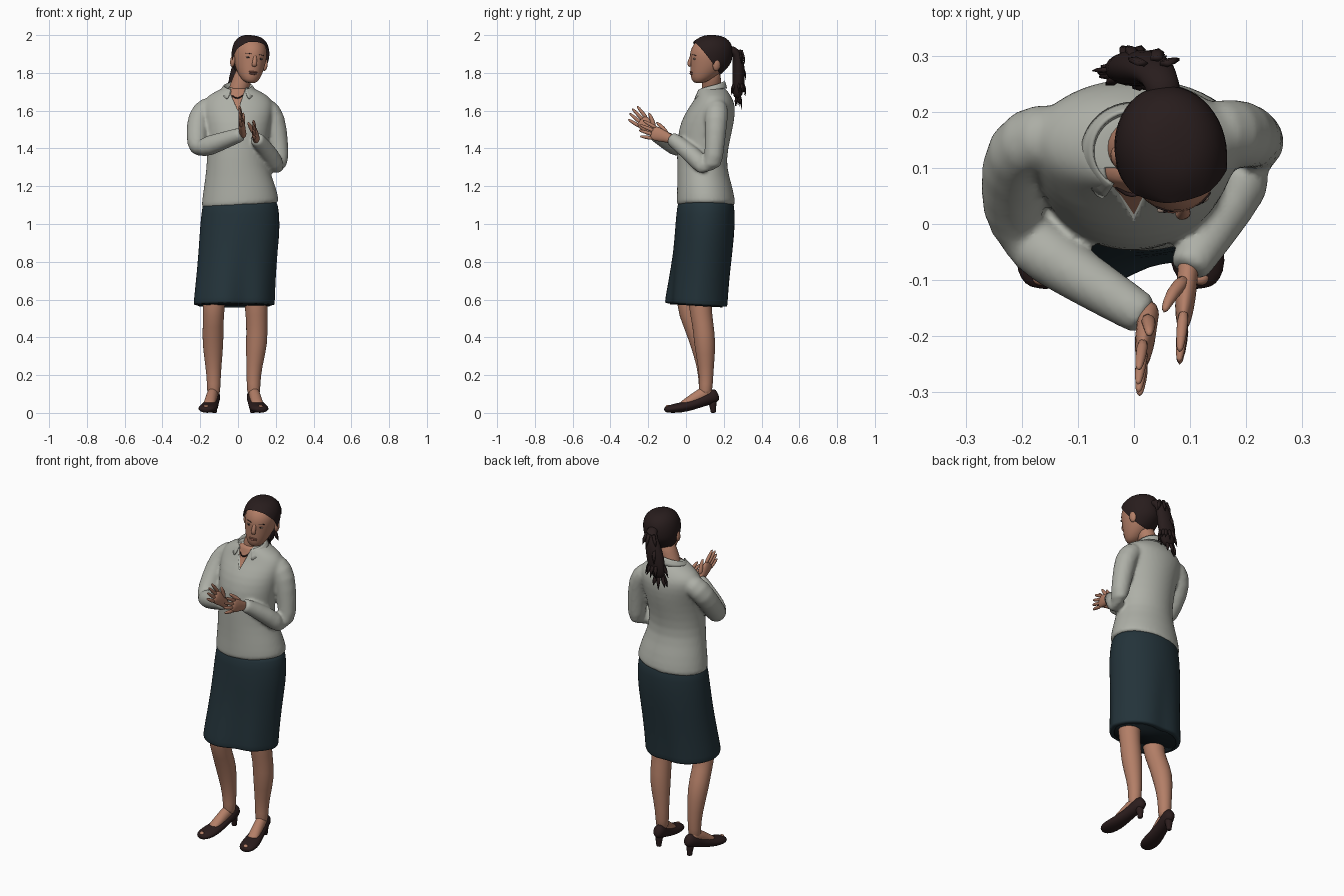
import bpy, bmesh, math, random
from mathutils import Vector, Matrix

random.seed(4)
cube = bpy.data.objects.get("Cube")
if cube:
    bpy.data.objects.remove(cube, do_unlink=True)


def material(name, r, g, b):
    m = bpy.data.materials.new(name)
    m.use_nodes = True
    m.diffuse_color = (r, g, b, 1)
    bsdf = next(n for n in m.node_tree.nodes if n.type == 'BSDF_PRINCIPLED')
    bsdf.inputs["Base Color"].default_value = (r, g, b, 1)
    bsdf.inputs["Roughness"].default_value = 0.8
    return m


SHIRT = material("pale grey cloth", .42, .43, .385)
SKIRT = material("dark teal cloth", .017, .033, .042)
LINING = material("dark lining", .006, .011, .014)
SKIN = material("warm skin", .45, .21, .135)
HAIR = material("dark brown hair", .021, .012, .012)
SHOE = material("dark leather", .024, .012, .012)
LIP = material("lip", .29, .115, .08)
EYE = material("eye white", .34, .25, .2)
X, Y = Vector((1, 0, 0)), Vector((0, 1, 0))


def finish(name, bm, mat, matrix=None, sub=1):
    bmesh.ops.recalc_face_normals(bm, faces=bm.faces)
    for f in bm.faces:
        f.smooth = True
    if matrix:
        bm.transform(matrix)
    me = bpy.data.meshes.new(name)
    bm.to_mesh(me)
    bm.free()
    me.materials.append(mat)
    ob = bpy.data.objects.new(name, me)
    bpy.context.collection.objects.link(ob)
    if sub:
        s = ob.modifiers.new("Smooth", 'SUBSURF')
        s.levels = s.render_levels = sub
    return ob


def tube(name, pts, mat, hint=X, flat=False, n=12, sub=1, matrix=None, edit=None):
    """Skin elliptical rings (x, y, z, radius, second radius) along a path."""
    bm = bmesh.new()
    rings = []
    co = [Vector(p[:3]) for p in pts]
    for i, p in enumerate(pts):
        ra, rb = p[3], p[4] if len(p) > 4 else p[3]
        if flat:
            u, v = X, Y
        else:
            t = (co[min(i + 1, len(co) - 1)] - co[max(i - 1, 0)]).normalized()
            u = (hint - hint.dot(t) * t).normalized()
            v = t.cross(u)
        angles = [2 * math.pi * k / n for k in range(n)]
        rings.append([bm.verts.new(co[i] + u * ra * math.cos(a) + v * rb * math.sin(a)) for a in angles])
    for a, b in zip(rings, rings[1:]):
        for k in range(n):
            j = (k + 1) % n
            bm.faces.new((a[k], a[j], b[j], b[k]))
    bm.faces.new(rings[0])
    bm.faces.new(rings[-1])
    if edit:
        edit(bm)
    return finish(name, bm, mat, matrix, sub)


def ball(name, loc, size, mat, matrix):
    bm = bmesh.new()
    bmesh.ops.create_uvsphere(bm, u_segments=12, v_segments=8, radius=1)
    return finish(name, bm, mat, matrix @ Matrix.Translation(loc) @ Matrix.Diagonal((*size, 1)), 0)


# Skirt with a soft valley between the legs and a sloping hem
def drape(bm):
    for v in bm.verts:
        low = max(0, min(1, (1.0 - v.co.z) / .4))
        if v.co.y < .05:
            v.co.y += .04 * low * math.exp(-((v.co.x - .03) / .06) ** 2)
            v.co.y += .03 * low * max(0, v.co.x) / .2
        if v.co.y > .1:
            v.co.y -= .02 * low * math.exp(-((v.co.x + .02) / .05) ** 2)
        if v.co.z < .6:
            v.co.z += .06 * (.05 - v.co.y)


tube("skirt", [(.012, .105, 1.13, .19, .14), (.012, .105, 1.11, .2, .151), (.012, .102, 1, .214, .16),
               (0, .088, .85, .21, .164), (-.012, .068, .7, .212, .171), (-.02, .056, .59, .216, .178),
               (-.02, .056, .57, .216, .178), (-.02, .056, .572, .2, .16)],
     SKIRT, flat=True, n=28, edit=drape)
tube("skirt_lining", [(-.02, .057, .567, .192, .15), (-.02, .057, .574, .192, .15)],
     LINING, flat=True, n=24, sub=0, edit=drape)

# Shirt body
body = [(.012, .107, 1.093, .2, .15), (.012, .107, 1.098, .209, .158), (.01, .1, 1.2, .191, .147),
        (-.003, .083, 1.3, .163, .13), (-.005, .087, 1.4, .16, .136), (0, .103, 1.5, .17, .144),
        (0, .125, 1.58, .184, .136), (0, .146, 1.64, .19, .113), (0, .145, 1.68, .162, .092),
        (0, .138, 1.71, .1, .078), (0, .135, 1.725, .075, .066)]


def slope_hem(bm):
    for v in bm.verts:
        if v.co.z < 1.15:
            v.co.z += .075 * v.co.x


shirt = tube("shirt", body, SHIRT, flat=True, n=28, edit=slope_hem)
tube("chest", [(x, y, z - .003, a - .009, b - .009) for x, y, z, a, b in body[4:]], SKIN, flat=True, n=28)

# Sleeves, fused with the body into one cloth surface
sleeves = [tube("right_sleeve", [(-.1, .158, 1.625, .05), (-.168, .158, 1.618, .063), (-.21, .138, 1.57, .064),
                                 (-.219, .06, 1.465, .058), (-.212, .005, 1.4, .06), (-.188, -.033, 1.402, .058),
                                 (-.11, -.084, 1.43, .051), (.012, -.16, 1.473, .039), (.024, -.167, 1.476, .038)],
                SHIRT, hint=Y, n=14),
           tube("left_sleeve", [(.1, .16, 1.625, .05), (.155, .163, 1.615, .062), (.194, .16, 1.56, .064),
                                (.214, .152, 1.42, .053), (.226, .142, 1.295, .05), (.216, .108, 1.285, .05),
                                (.17, .035, 1.367, .05), (.1, -.072, 1.45, .039), (.095, -.084, 1.456, .038)],
                SHIRT, hint=Y, n=14)]
bpy.ops.object.select_all(action='DESELECT')
for ob in (shirt, *sleeves):
    ob.select_set(True)
bpy.context.view_layer.objects.active = shirt
bpy.ops.object.join()
fuse = shirt.modifiers.new("Fuse", 'REMESH')
fuse.mode, fuse.voxel_size, fuse.use_smooth_shade = 'VOXEL', .009, True
relax = shirt.modifiers.new("Relax", 'SMOOTH')
relax.factor, relax.iterations = .5, 4

# V neckline cut
bm = bmesh.new()
wedge = [[bm.verts.new((x, y, z)) for x, z in ((0, 1.6), (.055, 1.77), (-.075, 1.77))] for y in (-.2, .1)]
for k in range(3):
    j = (k + 1) % 3
    bm.faces.new((wedge[0][k], wedge[0][j], wedge[1][j], wedge[1][k]))
bm.faces.new(wedge[0])
bm.faces.new(wedge[1])
cutter = finish("neckline_cutter", bm, SHIRT, sub=0)
cutter.hide_render = True
cutter.hide_viewport = True
cut = shirt.modifiers.new("Neckline", 'BOOLEAN')
cut.operation, cut.object = 'DIFFERENCE', cutter

# Folded collar, open at the front with pointed tips
bm = bmesh.new()
rows = []
for k in range(21):
    a = math.radians(-150 + 300 * k / 20)
    f = abs(a) / math.radians(150)
    col = []
    for r, z in ((.068, 1.69 - .02 * f), (.072, 1.772 - .045 * f), (.083, 1.755 - .055 * f),
                 (.094 + .018 * f ** 4, 1.718 - .065 * f ** 4)):
        col.append(bm.verts.new((r * math.sin(a), .13 + r * .95 * math.cos(a), z)))
    rows.append(col)
for a, b in zip(rows, rows[1:]):
    for k in range(3):
        bm.faces.new((a[k], a[k + 1], b[k + 1], b[k]))
collar = finish("collar", bm, SHIRT)
thick = collar.modifiers.new("Thickness", 'SOLIDIFY')
thick.thickness = .005


# Hands: flat palms with slightly fanned fingers and a thumb
def hand(side, wrist, direction, thumb_x):
    w, d = Vector(wrist), Vector(direction).normalized()
    p = d.cross(X).normalized()
    if p.z < 0:
        p = -p
    at = lambda along, across, out=0: tuple(w + d * along + p * across + X * out)
    tube(side + "_palm", [(*at(-.03, 0), .022, .026), (*at(.01, 0), .019, .026), (*at(.05, 0), .02, .037),
                          (*at(.085, 0), .016, .041), (*at(.105, 0), .01, .036)], SKIN, n=10)
    for i, length in enumerate((.075, .093, .1, .09)):
        k = (i - 1.5) * .019
        tube(f"{side}_finger_{i + 1}", [(*at(.08, k), .0115), (*at(.08 + length * .55, k * 1.25), .011),
                                       (*at(.08 + length, k * 1.5), .006)], SKIN, n=8)
    tube(side + "_thumb", [(*at(.015, .012), .016), (*at(.055, .043, thumb_x * .7), .013),
                           (*at(.1, .058, thumb_x), .007)], SKIN, n=8)


hand("right", (.025, -.166, 1.482), (-.018, -.13, .12), .012)
hand("left", (.096, -.086, 1.452), (-.016, -.17, .062), -.035)

# Legs
tube("right_leg", [(-.12, .03, .75, .07), (-.128, 0, .57, .06), (-.132, .04, .47, .055), (-.133, .08, .37, .059),
                   (-.13, .1, .25, .043), (-.128, .105, .15, .036), (-.13, .1, .08, .036)], SKIN, n=14)
tube("left_leg", [(.09, .07, .75, .07), (.096, .072, .57, .063), (.1, .09, .47, .056), (.1, .1, .37, .06),
                  (.086, .106, .25, .043), (.081, .107, .15, .036), (.085, .1, .08, .036)], SKIN, n=14)

# Feet in open-toed heeled shoes
for side, x, turn in (("right", -.133, -10), ("left", .085, 10)):
    m = Matrix.Translation((x, .1, 0)) @ Matrix.Rotation(math.radians(turn), 4, 'Z') @ Matrix.Translation((0, -.1, 0))
    tube(side + "_shoe", [(0, .172, .1, .016, .024), (0, .152, .092, .035, .044), (0, .09, .065, .037, .031),
                          (0, .03, .042, .043, .029), (0, -.03, .028, .052, .028), (0, -.08, .022, .05, .023),
                          (0, -.108, .018, .034, .017), (0, -.118, .016, .016, .01)], SHOE, n=14, matrix=m)
    tube(side + "_foot", [(0, .14, .12, .026, .03), (0, .1, .103, .031, .04), (0, .05, .078, .031, .034),
                          (0, 0, .053, .033, .024), (0, -.035, .042, .028, .014)], SKIN, matrix=m)
    tube(side + "_heel", [(0, .138, .08, .032), (0, .143, .04, .02), (0, .145, .004, .015), (0, .145, 0, .015)],
         SHOE, n=8, matrix=m)
    ball(side + "_toes", (0, -.1, .032), (.014, .012, .011), SKIN, m)

# Neck, necklace and head
tube("neck", [(-.01, .14, 1.62, .06), (-.005, .135, 1.7, .053), (.02, .135, 1.76, .051), (.05, .135, 1.83, .053)], SKIN)
tube("necklace", [(-.048, .086, 1.698, .003), (-.028, .06, 1.675, .004), (-.004, .048, 1.662, .005),
                  (.02, .058, 1.675, .004), (.04, .084, 1.698, .003)], SHOE, hint=Y, n=6)
H = (Matrix.Translation((.064, .125, 1.874)) @ Matrix.Rotation(math.radians(7), 4, 'Y')
     @ Matrix.Rotation(math.radians(14), 4, 'Z') @ Matrix.Rotation(math.radians(-2), 4, 'X'))
skull = [(0, -.058, -.13, .02, .018), (0, -.048, -.115, .046, .048), (0, -.02, -.07, .069, .082),
         (0, -.002, -.03, .081, .102), (0, .002, 0, .085, .108), (0, .003, .04, .087, .11),
         (0, .008, .08, .077, .096), (0, .01, .107, .05, .064), (0, .01, .118, .018, .022)]
tube("head", skull, SKIN, flat=True, n=24, matrix=H)


def hairline(bm):
    for co, no in (((0, -.008, -.01), (0, 1, .8)), ((0, 0, -.085), (0, .3, 1))):
        bmesh.ops.bisect_plane(bm, geom=bm.verts[:] + bm.edges[:] + bm.faces[:], plane_co=co,
                               plane_no=no, clear_inner=True)


tube("hair_cap", [(x, y + .003, z + max(0, z) * .07, a + .014, b + .009) for x, y, z, a, b in skull],
     HAIR, flat=True, n=24, matrix=H, edit=hairline)

# Face
tube("nose", [(0, -.094, .026, .009), (0, -.103, .0, .011), (0, -.114, -.03, .016, .012),
              (0, -.102, -.042, .014, .008)], SKIN, n=8, matrix=H)
ball("upper_lip", (0, -.097, -.07), (.024, .008, .005), LIP, H)
ball("lower_lip", (0, -.096, -.079), (.02, .009, .006), LIP, H)
for side, s in (("right", -1), ("left", 1)):
    ball(side + "_eye", (s * .034, -.093, .004), (.014, .006, .005), EYE, H)
    ball(side + "_iris", (s * .034, -.097, .004), (.005, .003, .005), HAIR, H)
    tube(side + "_eyebrow", [(s * .018, -.102, .022, .002), (s * .036, -.096, .027, .0025),
                             (s * .054, -.083, .021, .002)], HAIR, hint=Y, n=6, matrix=H)
    ball(side + "_ear", (s * .089, .016, -.022), (.013, .021, .032), SKIN, H)

# Ponytail with loose pointed strands
tail = [(.055, .215, 1.91, .034, .032), (.052, .25, 1.925, .03, .026), (.035, .277, 1.89, .04, .03),
        (.012, .278, 1.81, .055, .035), (-.003, .278, 1.73, .055, .034), (-.015, .27, 1.66, .038, .022)]
tube("ponytail", tail, HAIR, n=12)
for i in range(22):
    x, y, z, a, b = random.choice(tail[2:])
    t = random.uniform(0, 2 * math.pi)
    dx, dy = a * math.cos(t), b * math.sin(t)
    tube(f"hair_strand_{i + 1}", [(x + dx * .6, y + dy * .6, z + .03, .012, .006),
                                 (x + dx, y + dy, z - .01, .012, .006),
                                 (x + dx * 1.3, y + dy * 1.2, z - random.uniform(.03, .055), .001)],
         HAIR, n=5, sub=0)
